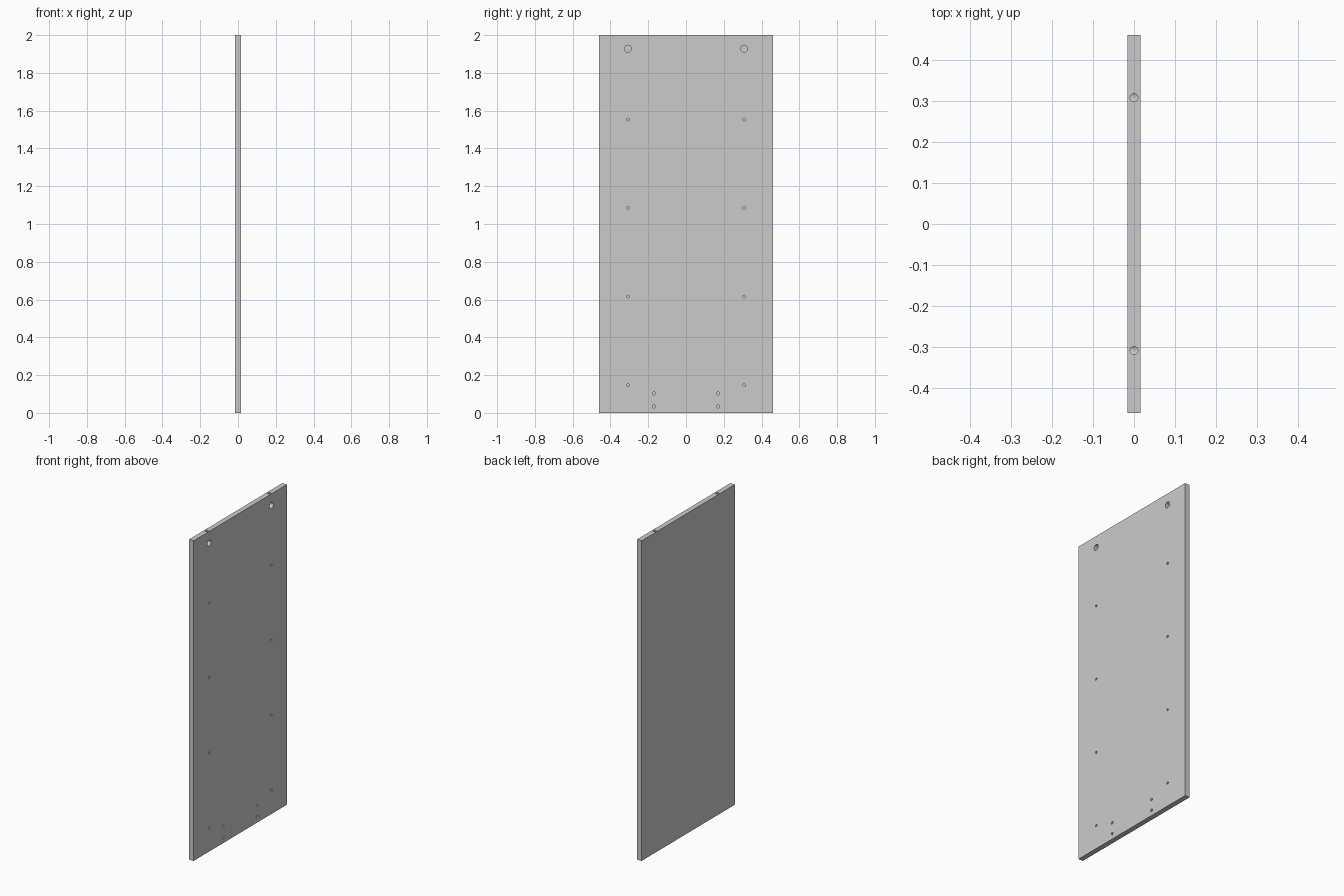
import bpy, bmesh
from mathutils import Matrix

if "Cube" in bpy.data.objects:
    bpy.data.objects.remove(bpy.data.objects["Cube"])

T, W, H = 0.032, 0.92, 2.0      # thickness, width, height
SIDE_Y = 0.308                  # rows of fittings along both long edges
EPS = 0.01                      # cutter overshoot


def add_drill(bm, centre, radius, length, along_x):
    rot = Matrix.Rotation(1.5707963, 4, 'Y') if along_x else Matrix()
    bmesh.ops.create_cone(bm, cap_ends=True, segments=32, radius1=radius,
                          radius2=radius, depth=length,
                          matrix=Matrix.Translation(centre) @ rot)


def face_drill(bm, y, z, radius, depth):
    # Blind hole drilled into the +x face
    add_drill(bm, (T / 2 + (EPS - depth) / 2, y, z), radius, depth + EPS, True)


def make_object(name, bm):
    mesh = bpy.data.meshes.new(name)
    bm.to_mesh(mesh)
    bm.free()
    obj = bpy.data.objects.new(name, mesh)
    bpy.context.collection.objects.link(obj)
    return obj


# Side panel board
bm = bmesh.new()
bmesh.ops.create_cube(bm, size=1, matrix=Matrix.Translation((0, 0, H / 2))
                      @ Matrix.Diagonal((T, W, H, 1)))
panel = make_object("side_panel", bm)

# Face holes: cam sockets, shelf screws and plinth screws
face = bmesh.new()
edge = bmesh.new()
for s in (-1, 1):
    face_drill(face, s * SIDE_Y, 1.928, 0.0185, 0.026)
    for z in (0.147, 0.616, 1.085, 1.553):
        face_drill(face, s * SIDE_Y, z, 0.007, 0.02)
    for z in (0.034, 0.103):
        face_drill(face, s * 0.17, z, 0.008, 0.02)
    # Dowel bore from the top edge down into the cam socket
    depth = H - 1.928
    add_drill(edge, (0, s * SIDE_Y, H + (EPS - depth) / 2), 0.0095,
              depth + EPS, False)

# Cut the holes
bpy.context.view_layer.objects.active = panel
for name, bm in (("face_hole_cutter", face), ("edge_bore_cutter", edge)):
    cutter = make_object(name, bm)
    cutter.hide_render = True
    mod = panel.modifiers.new(name, 'BOOLEAN')
    mod.operation = 'DIFFERENCE'
    mod.solver = 'EXACT'
    mod.object = cutter
    bpy.ops.object.modifier_apply(modifier=mod.name)
    bpy.data.objects.remove(cutter)

# Smooth bores, sharp edges
panel.select_set(True)
bpy.ops.object.shade_smooth_by_angle()
